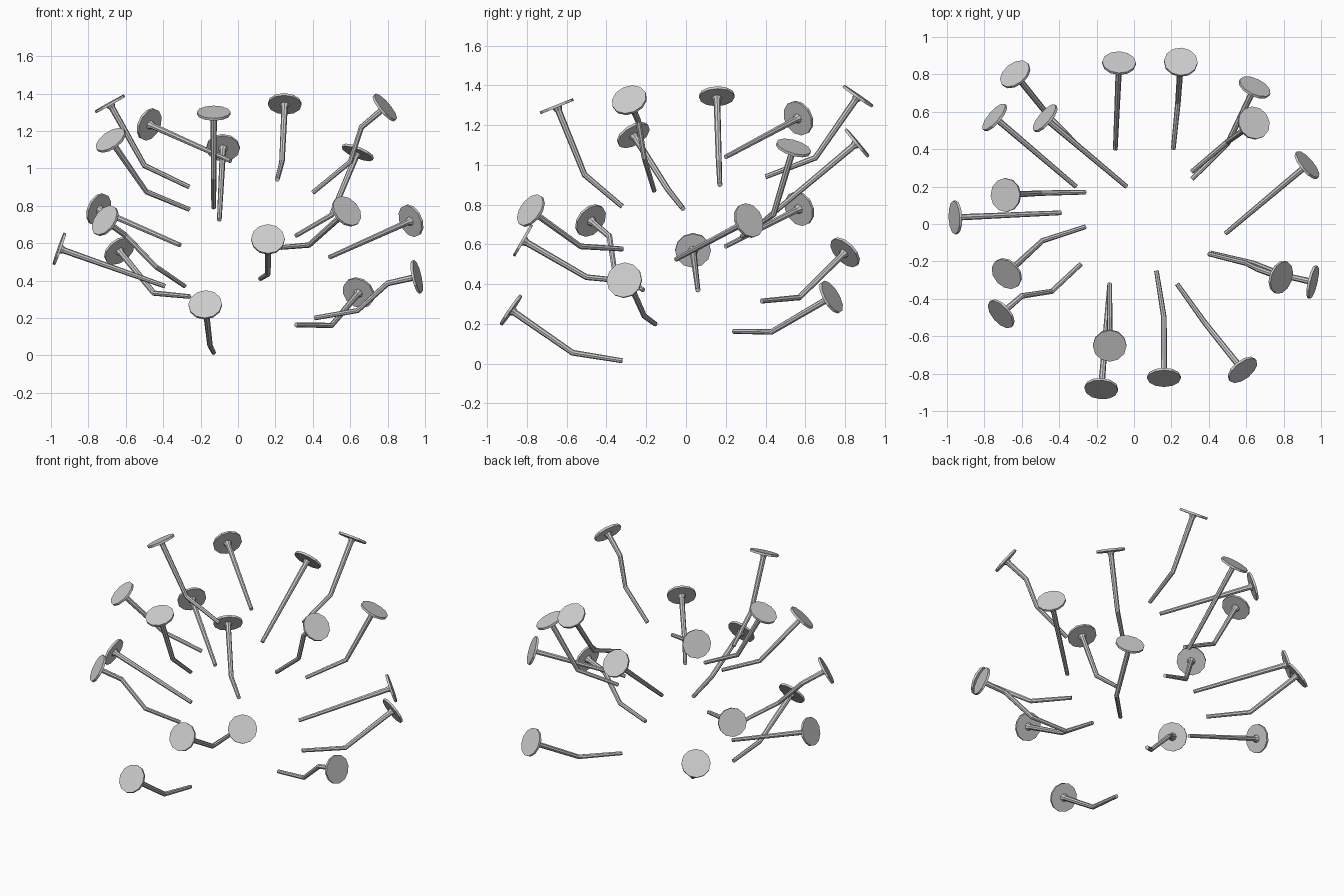
import bpy, bmesh
from mathutils import Vector, Matrix

if "Cube" in bpy.data.objects:
    bpy.data.objects.remove(bpy.data.objects["Cube"])

# Stem paths, from inner end to the disc
STRAIGHT = [
    [(-.39, .06, .37), (-.955, .035, .57)],
    [(.49, -.05, .525), (.925, .315, .72)],
    [(-.31, .20, .59), (-.745, .57, .78)],
    [(-.10, .40, .725), (-.08, .86, 1.11)],
    [(-.04, .20, 1.04), (-.475, .565, 1.235)],
]
BENT = [
    [(-.13, -.32, .015), (-.15, -.57, .055), (-.175, -.88, .27)],
    [(.31, .24, .163), (.50, .43, .16), (.645, .73, .335)],
    [(-.26, .38, .315), (-.45, .57, .333), (-.635, .80, .56)],
    [(.12, -.25, .41), (.16, -.50, .435), (.16, -.82, .62)],
    [(.23, -.32, .577), (.38, -.53, .59), (.58, -.78, .77)],
    [(.31, .28, .64), (.50, .44, .75), (.64, .54, 1.085)],
    [(-.26, -.015, .78), (-.49, -.09, .875), (-.68, -.265, 1.15)],
    [(-.13, -.32, .79), (-.13, -.51, .95), (-.13, -.65, 1.295)],
    [(.21, .40, .94), (.235, .65, 1.035), (.25, .865, 1.345)],
    [(-.26, .17, .90), (-.50, .165, 1.015), (-.685, .155, 1.345)],
]
CROOKED = [
    [(.41, -.155, .20), (.64, -.21, .24), (.80, -.275, .385), (.955, -.31, .42)],
    [(-.285, -.215, .37), (-.44, -.36, .475), (-.60, -.385, .64), (-.71, -.48, .72)],
    [(.40, -.16, .87), (.60, -.21, 1.035), (.66, -.24, 1.22), (.785, -.285, 1.325)],
]
DISC_R, DISC_T = 0.09, 0.014


def make_stem(points):
    """Thin tapered rod along the path."""
    bm = bmesh.new()
    sides, rings, n = 8, [], len(points)
    from math import cos, sin, tau
    for i, p in enumerate(points):
        d_in = (p - points[i - 1]).normalized() if i else (points[1] - p).normalized()
        d_out = (points[i + 1] - p).normalized() if i < n - 1 else d_in
        axis = (d_in + d_out).normalized()
        u = axis.cross(Vector((0, 0, 1))).normalized()
        v = axis.cross(u)
        r = 0.0125 + 0.0045 * i / (n - 1)
        rings.append([bm.verts.new(p + r * (u * cos(tau * k / sides) + v * sin(tau * k / sides)))
                      for k in range(sides)])
    for a, b in zip(rings, rings[1:]):
        for k in range(sides):
            j = (k + 1) % sides
            bm.faces.new((a[k], a[j], b[j], b[k]))
    bm.faces.new(rings[0])
    bm.faces.new(rings[-1])
    bmesh.ops.recalc_face_normals(bm, faces=bm.faces)
    finish(bm, "stem")


def make_disc(centre, axis):
    """Flat twelve-sided disc with a small collar behind it."""
    turn = Matrix.Translation(centre) @ axis.to_track_quat('Z', 'Y').to_matrix().to_4x4()
    for name, r1, r2, depth, z, sides in (
            ("disc", DISC_R, DISC_R, DISC_T, 0, 12),
            ("collar", 0.017, 0.026, 0.02, -0.016, 8)):
        bm = bmesh.new()
        bmesh.ops.create_cone(bm, cap_ends=True, segments=sides, radius1=r1, radius2=r2,
                              depth=depth, matrix=turn @ Matrix.Translation((0, 0, z)))
        finish(bm, name)


def finish(bm, name):
    mesh = bpy.data.meshes.new(name)
    bm.to_mesh(mesh)
    bm.free()
    bpy.context.collection.objects.link(bpy.data.objects.new(name, mesh))


# One stem and one disc per path
for path in STRAIGHT + BENT + CROOKED:
    pts = [Vector(p) for p in path]
    make_stem(pts)
    make_disc(pts[-1], (pts[-1] - pts[-2]).normalized())
